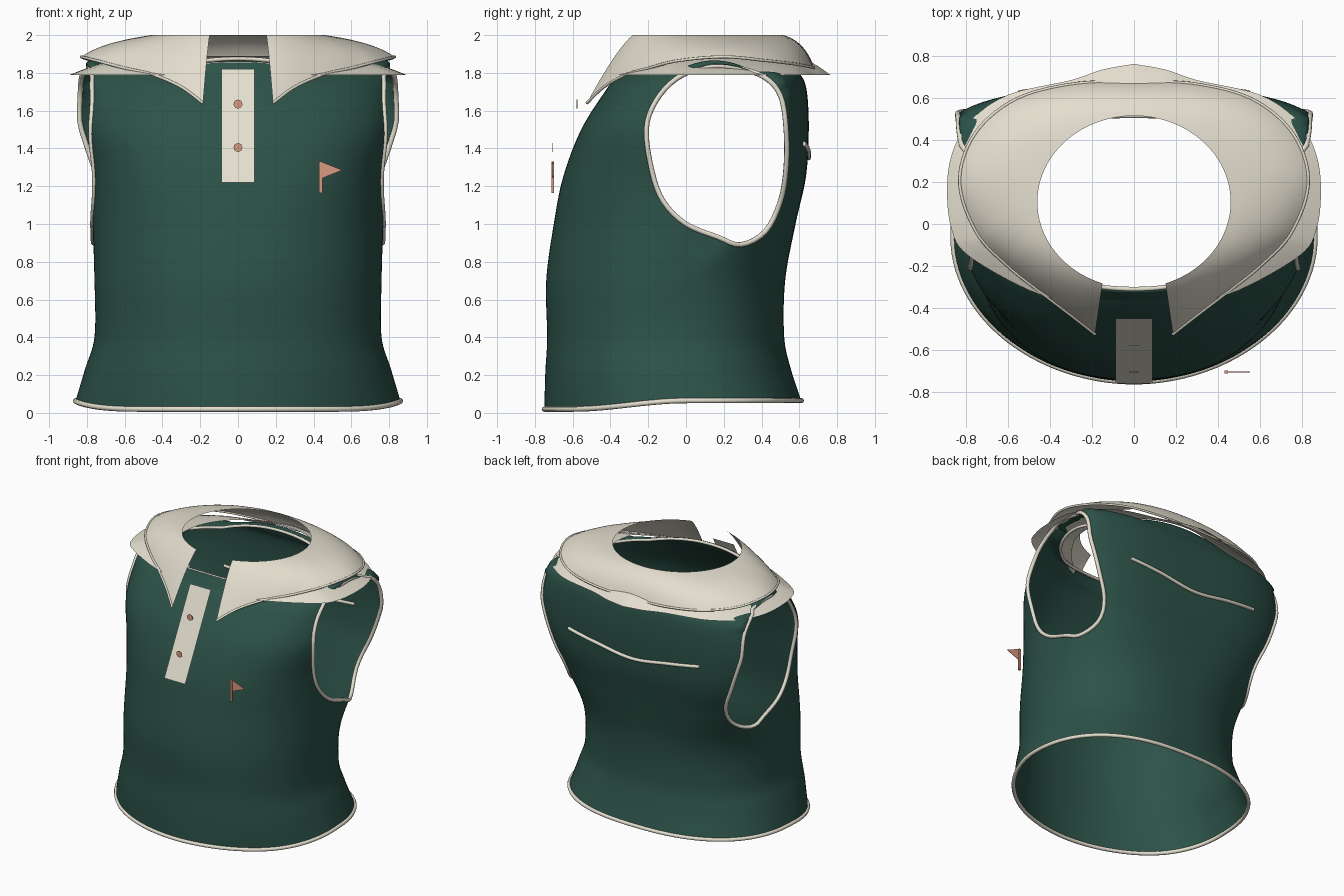
import bpy
import bmesh
from math import sin, cos, radians, pi
from mathutils import Vector

cube = bpy.data.objects.get("Cube")
if cube:
    bpy.data.objects.remove(cube, do_unlink=True)


def material(name, rgb):
    mat = bpy.data.materials.new(name)
    mat.use_nodes = True
    mat.diffuse_color = (*rgb, 1)
    shader = next(n for n in mat.node_tree.nodes if n.type == "BSDF_PRINCIPLED")
    shader.inputs["Base Color"].default_value = (*rgb, 1)
    shader.inputs["Roughness"].default_value = 0.8
    return mat


GREEN = material("dark green cloth", (0.025, 0.084, 0.065))
CREAM = material("cream cloth", (0.77, 0.73, 0.62))
CORAL = material("coral", (0.69, 0.32, 0.22))


def finish(obj, mat, angle=50):
    obj.data.materials.append(mat)
    bpy.ops.object.select_all(action="DESELECT")
    obj.select_set(True)
    bpy.context.view_layer.objects.active = obj
    bpy.ops.object.shade_smooth_by_angle(angle=radians(angle))
    return obj


def link(name, data):
    obj = bpy.data.objects.new(name, data)
    bpy.context.collection.objects.link(obj)
    return obj


def from_bmesh(name, bm, mat, angle=50):
    mesh = bpy.data.meshes.new(name)
    bm.to_mesh(mesh)
    bm.free()
    return finish(link(name, mesh), mat, angle)


def spline(pts, t, cyclic=False):
    """Smooth curve through pts, with t counted in points."""
    n = len(pts)
    i = int(t) if cyclic else min(int(t), n - 2)
    f = t - i
    pick = (lambda k: pts[k % n]) if cyclic else (lambda k: pts[max(0, min(n - 1, k))])
    quads = zip(pick(i - 1), pick(i), pick(i + 1), pick(i + 2))
    return [b + f * (c - a + f * (2 * a - 5 * b + 4 * c - d + f * (3 * (b - c) + d - a))) / 2
            for a, b, c, d in quads]


def sheet(rows, closed=False):
    """Grid of quads through rows of points."""
    bm = bmesh.new()
    grid = [[bm.verts.new(p) for p in row] for row in rows]
    for low, high in zip(grid, grid[1:]):
        for j in range(len(low) if closed else len(low) - 1):
            k = (j + 1) % len(low)
            bm.faces.new((low[j], low[k], high[k], high[j]))
    return bm


def tube(name, pts, radius, cyclic=True):
    data = bpy.data.curves.new(name, "CURVE")
    data.dimensions = "3D"
    data.bevel_depth = radius
    data.bevel_resolution = 2
    data.use_fill_caps = True
    line = data.splines.new("POLY")
    line.points.add(len(pts) - 1)
    for point, co in zip(line.points, pts):
        point.co = (*co, 1)
    line.use_cyclic_u = cyclic
    data.materials.append(CREAM)
    return link(name, data)


# Body sections: height, half width, width of the back curve, front, back,
# widest y, front and back squareness
SECTIONS = [
    (0, .86, .86, -.75, .61, -.07, 1.95, 2.4),
    (.2, .81, .81, -.745, .555, -.07, 2.1, 2.3),
    (.4, .76, .76, -.735, .52, -.07, 2.2, 2.3),
    (.7, .76, .76, -.74, .525, -.05, 2.2, 2.4),
    (1, .77, .81, -.7, .58, .04, 2.3, 3),
    (1.25, .785, .9, -.65, .635, .1, 2.5, 3.3),
    (1.5, .835, 1, -.555, .65, .16, 2.7, 3),
    (1.7, .835, 1, -.43, .64, .16, 2.4, 3),
    (1.785, .825, .95, -.365, .61, .16, 2, 3),
    (1.81, .79, .85, -.325, .565, .15, 2, 2.7),
    (1.805, .66, .66, -.31, .515, .12, 2.1, 2.5),
]


def body_point(t, a):
    z, side, wide, front, back, mid, nf, nb = spline(SECTIONS, t)
    s, c = sin(a), -cos(a)
    n, w, depth = (nf, side, mid - front) if c < 0 else (nb, wide, back - mid)
    r = (abs(s / w) ** n + abs(c / depth) ** n) ** (-1 / n)
    r = min(r, side / max(abs(s), .01))
    x, y = r * s, mid + r * c
    step = max(0, min(1, (y + .6) / .6))
    hem = .02 + .045 * step * step * (3 - 2 * step)
    # The top edge rises at the middle of the neck and at the shoulder points
    rise = (.045 if c < 0 else .07) * max(0, 1 - (x / .45) ** 2)
    if abs(x) > .6:
        rise += .055 * max(0, 1 - ((y - .15) / .2) ** 2) * min(1, (abs(x) - .6) / .15)
    return Vector((x, y, z + hem * max(0, 1 - z / .4) + rise * max(0, min(1, t - 8))))


def section_at(z):
    lo, hi = 0, 9
    for _ in range(30):
        t = (lo + hi) / 2
        lo, hi = (t, hi) if spline(SECTIONS, t)[0] < z else (lo, t)
    return spline(SECTIONS, lo)


def side_x(y, z):
    _, side, wide, front, back, mid, nf, nb = section_at(z)
    n, w, depth = (nf, side, mid - front) if y < mid else (nb, wide, back - mid)
    return min(side, w * max(0, 1 - abs((y - mid) / depth) ** n) ** (1 / n))


# Armhole outline on the side (y, z)
ARMHOLE = [(-.21, 1.5), (-.18, 1.28), (-.12, 1.12), (0, 1), (.17, .93), (.29, .89),
           (.42, .96), (.5, 1.12), (.53, 1.3), (.53, 1.5), (.5, 1.68), (.41, 1.78),
           (.25, 1.83), (.1, 1.83), (-.05, 1.77), (-.16, 1.65)]
outline = [spline(ARMHOLE, k / 8, True) for k in range(len(ARMHOLE) * 8)]


def in_armhole(p):
    inside = False
    for (y0, z0), (y1, z1) in zip(outline, outline[1:] + outline[:1]):
        if (z0 > p.z) != (z1 > p.z) and p.y < y0 + (p.z - z0) * (y1 - y0) / (z1 - z0):
            inside = not inside
    return abs(p.x) > .4 and inside


# Body shell with armholes opened and their rims fitted to the outline
TURNS, STEPS = 144, 8
angles = [2 * pi * j / TURNS for j in range(TURNS)]
levels = [i / STEPS for i in range((len(SECTIONS) - 1) * STEPS + 1)]
bm = sheet([[body_point(t, a) for a in angles] for t in levels], True)
ends = {v for v in bm.verts if v.is_boundary}
gone = [f for f in bm.faces if in_armhole(f.calc_center_median())]
bmesh.ops.delete(bm, geom=gone, context="FACES")
for v in bm.verts:
    if v.is_boundary and v not in ends:
        y, z = min(outline, key=lambda q: (q[0] - v.co.y) ** 2 + (q[1] - v.co.z) ** 2)
        v.co = ((1 if v.co.x > 0 else -1) * side_x(y, z), y, z)
from_bmesh("shirt_body", bm, GREEN, 80)

# Trims on the hem, neckline, armholes and back
tube("hem_trim", [body_point(0, a) for a in angles], .014)
tube("neck_trim", [body_point(len(SECTIONS) - 1, a) for a in angles], .011)
for side, label in ((1, "left"), (-1, "right")):
    tube(label + "_armhole_trim",
         [(side * side_x(y, z), y, z) for y, z in outline[::2]], .014)
seam = [(-.55, 1.425), (-.3, 1.39), (0, 1.35), (.3, 1.39), (.55, 1.425)]
back_line = []
for k in range(33):
    x, z = spline(seam, k / 8)
    _, _, wide, _, back, mid, _, n = section_at(z)
    back_line.append((x, mid + (back - mid) * (1 - abs(x / wide) ** n) ** (1 / n) + .004, z))
tube("back_seam_trim", back_line, .013, cyclic=False)


def rim(a, scale, z):
    return Vector((.46 * scale * sin(a), .105 - .41 * scale * cos(a), z))


def mirrored(name, bm):
    bmesh.ops.recalc_face_normals(bm, faces=bm.faces)
    obj = from_bmesh(name, bm, CREAM, 60)
    obj.modifiers.new("mirror", "MIRROR").use_clip = True
    return obj


# Collar leaf falling from the neck opening to two front points
COLLAR = [(.185, -.525, 1.64), (.3, -.435, 1.725), (.45, -.32, 1.79), (.6, -.2, 1.825),
          (.75, -.04, 1.865), (.83, .2, 1.885), (.76, .425, 1.865), (.57, .59, 1.845),
          (.3, .665, 1.83), (0, .68, 1.825)]
rows, edge = [], []
for k in range(61):
    u = k / 60
    a = radians(19) + (pi - radians(19)) * u
    outer = Vector(spline(COLLAR, u * (len(COLLAR) - 1)))
    top = rim(a, 1, 2)
    bend = top.lerp(outer, .35 + .35 * min(1, 3 * u))
    bend.z = 1.93 + .04 * min(1, 3 * u)
    rows.append([top * (1 - v) ** 2 + bend * 2 * v * (1 - v) + outer * v * v
                 for v in (i / 10 for i in range(11))])
    edge.append(outer)
mirrored("collar", sheet(rows))
tube("collar_edge_trim", edge + [(-p.x, p.y, p.z) for p in reversed(edge[:-1])],
     .008, cyclic=False)

# Shoulder yoke sloping out beneath the collar, low at the front ends
YOKE = [(.25, -.39), (.5, -.315), (.79, -.15), (.87, -.02), (.89, .17), (.865, .34),
        (.78, .49), (.6, .615), (.3, .685), (.15, .735), (0, .762)]
rows = []
for k in range(61):
    u = k / 60
    lift = min(1, 4 * u)
    inner = rim(radians(34) + (pi - radians(34)) * u, 1.13, 1.82 + .07 * lift)
    low = Vector((*spline(YOKE, u * (len(YOKE) - 1)), 1.79))
    rows.append([inner.lerp(low, v) + Vector((0, 0, .06 * lift * v * (1 - v)))
                 for v in (i / 6 for i in range(7))])
mirrored("shoulder_yoke", sheet(rows))

# Button placket, a slanted strip standing just off the chest
half = Vector((.088, 0, 0))
strip = [Vector((0, -.76, 1.22)), Vector((0, -.45, 1.82))]
from_bmesh("placket", sheet([[p - half, p + half] for p in strip]), CREAM)
for label, y, z in (("upper", -.577, 1.635), ("lower", -.705, 1.405)):
    bpy.ops.mesh.primitive_cylinder_add(vertices=24, radius=.023, depth=.004,
                                        location=(0, y, z), rotation=(pi / 2, 0, 0))
    button = bpy.context.object
    button.name = label + "_button"
    finish(button, CORAL)


# Pennant emblem on the chest
def plate(name, corners, y, depth):
    bm = bmesh.new()
    face = bm.faces.new([bm.verts.new((x, y, z)) for x, z in corners])
    moved = bmesh.ops.extrude_face_region(bm, geom=[face])["geom"]
    bmesh.ops.translate(bm, vec=(0, depth, 0),
                        verts=[g for g in moved if isinstance(g, bmesh.types.BMVert)])
    bmesh.ops.recalc_face_normals(bm, faces=bm.faces)
    from_bmesh(name, bm, CORAL, 30)


plate("flag_pole", [(.43, 1.165), (.447, 1.165), (.447, 1.33), (.43, 1.33)], -.711, .013)
plate("flag_pennant", [(.447, 1.243), (.553, 1.285), (.447, 1.327)], -.706, .003)
